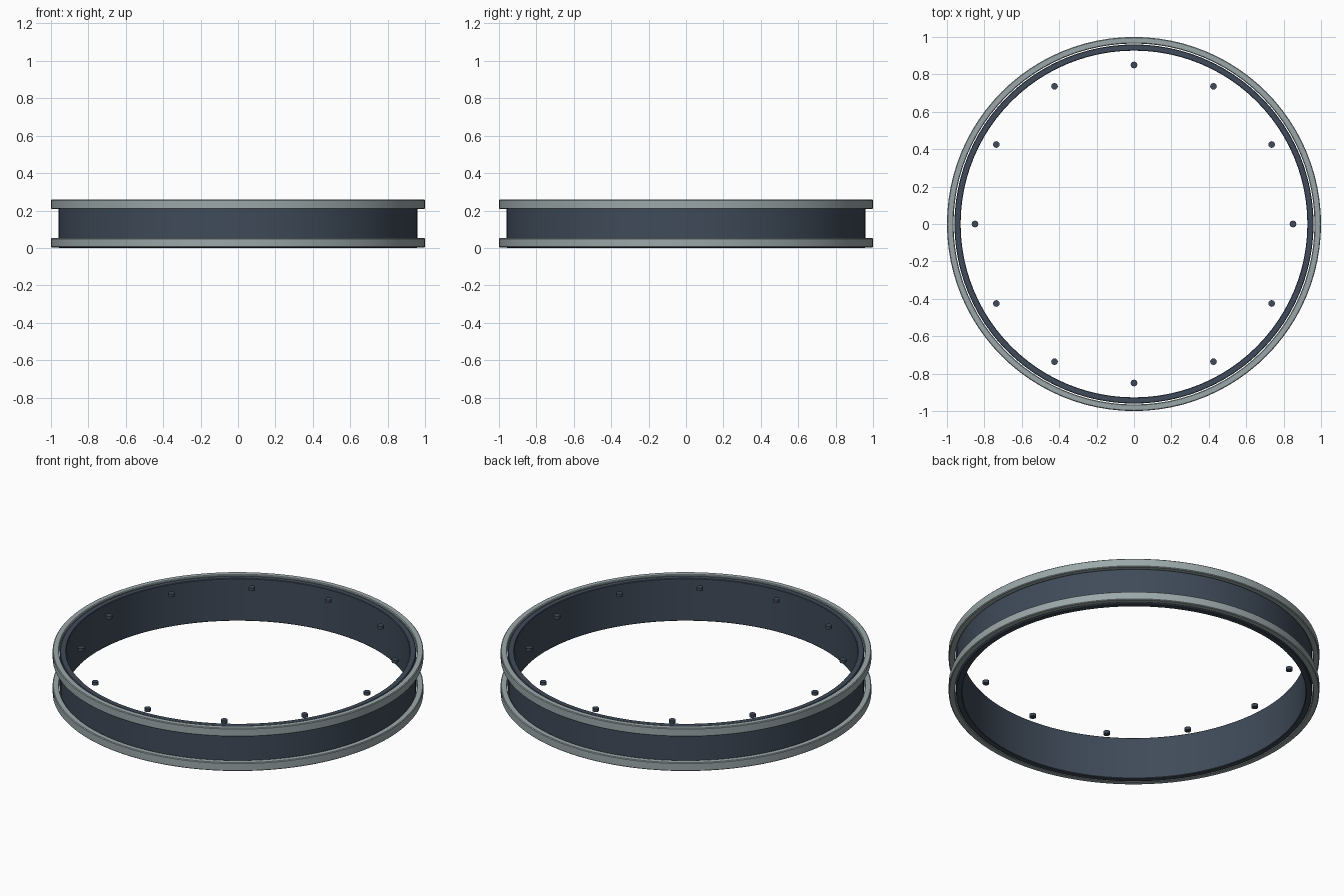
import bpy, bmesh, math

if "Cube" in bpy.data.objects:
    bpy.data.objects.remove(bpy.data.objects["Cube"])

def material(name, col):
    m = bpy.data.materials.new(name)
    m.diffuse_color = (*col, 1)
    m.use_nodes = True
    m.node_tree.nodes["Principled BSDF"].inputs["Base Color"].default_value = m.diffuse_color
    return m

dark = material("dark slate", (0.05, 0.07, 0.10))
light = material("pale grey green", (0.33, 0.39, 0.40))

def lathe(name, profile, mat, steps=96):
    """Spin a closed (radius, z) profile around the z axis."""
    bm = bmesh.new()
    rings = []
    for i in range(steps):
        a = 2 * math.pi * i / steps
        rings.append([bm.verts.new((r * math.cos(a), r * math.sin(a), z)) for r, z in profile])
    n = len(profile)
    for i in range(steps):
        p, q = rings[i], rings[(i + 1) % steps]
        for j in range(n):
            k = (j + 1) % n
            bm.faces.new((p[j], q[j], q[k], p[k]))
    bmesh.ops.recalc_face_normals(bm, faces=bm.faces)
    me = bpy.data.meshes.new(name)
    bm.to_mesh(me)
    bm.free()
    ob = bpy.data.objects.new(name, me)
    bpy.context.collection.objects.link(ob)
    me.materials.append(mat)
    smooth(ob)
    return ob

def smooth(ob):
    bpy.ops.object.select_all(action='DESELECT')
    ob.select_set(True)
    bpy.context.view_layer.objects.active = ob
    bpy.ops.object.shade_smooth_by_angle(angle=math.radians(35))

def band(r0, r1, z0, z1, c):
    """Rectangle with chamfered corners."""
    return [(r0 + c, z0), (r1 - c, z0), (r1, z0 + c), (r1, z1 - c),
            (r1 - c, z1), (r0 + c, z1), (r0, z1 - c), (r0, z0 + c)]

# Drum wall
lathe("drum_shell", band(0.927, 0.96, 0.0, 0.253, 0.003), dark)

# Pale hoops, just clear of the wall
lathe("lower_hoop", band(0.965, 1.0, 0.003, 0.053, 0.004), light)
lathe("upper_hoop", band(0.965, 1.0, 0.208, 0.258, 0.004), light)

# Ring of small studs inside the wall
for i in range(12):
    a = 2 * math.pi * i / 12
    bpy.ops.mesh.primitive_cylinder_add(vertices=12, radius=0.018, depth=0.018,
        location=(0.85 * math.cos(a), 0.85 * math.sin(a), 0.231))
    ob = bpy.context.object
    ob.name = f"stud_{i + 1}"
    ob.data.materials.append(dark)
    smooth(ob)
